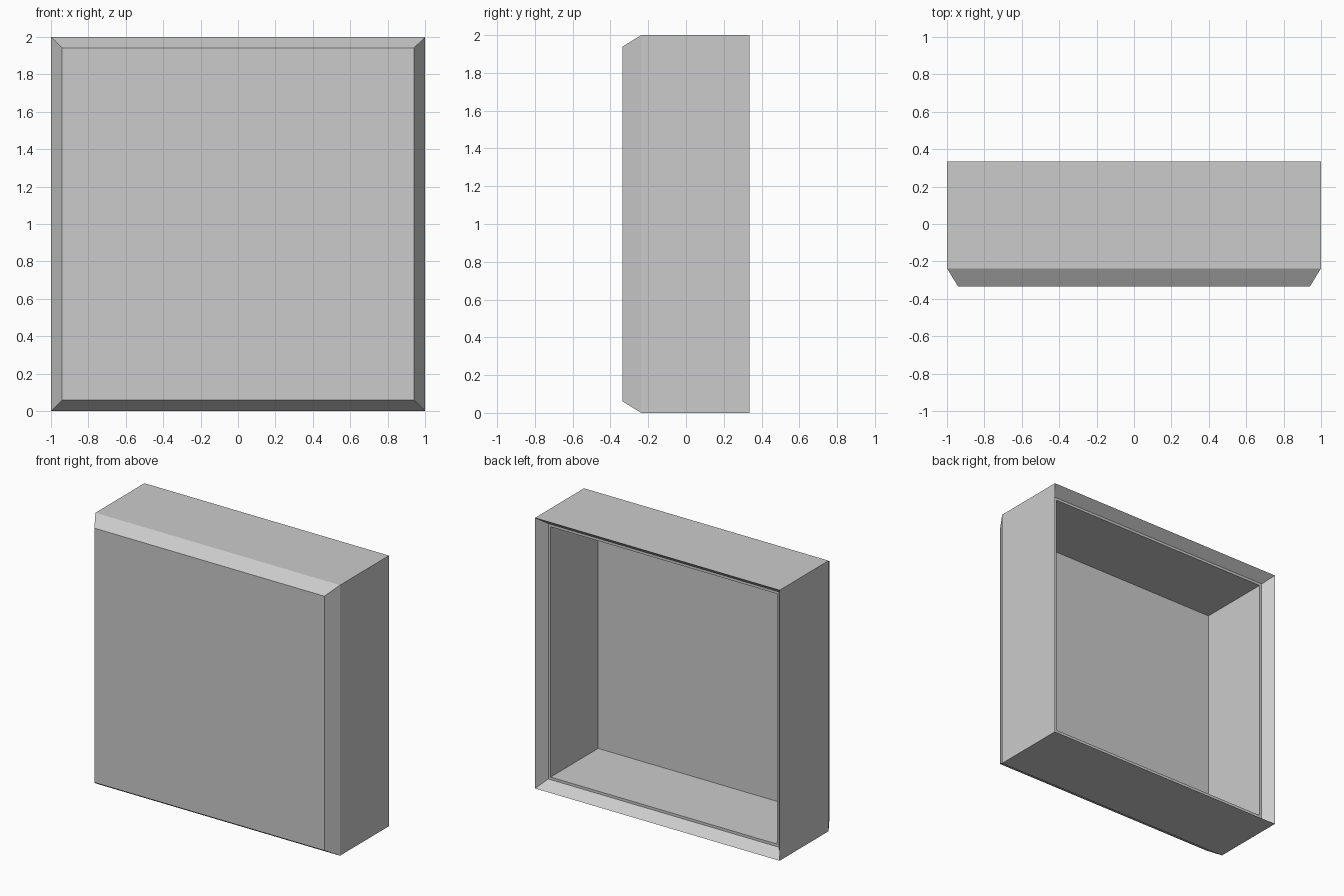
import bpy, bmesh

cube = bpy.data.objects.get("Cube")
if cube:
    bpy.data.objects.remove(cube, do_unlink=True)

# Plain grey for the whole casing
grey = bpy.data.materials.new("light_grey")
grey.use_nodes = True
colour = (0.6, 0.6, 0.6, 1.0)
grey.diffuse_color = colour
grey.node_tree.nodes["Principled BSDF"].inputs["Base Color"].default_value = colour

# Square rings as (half size, y), from the front panel round the rim into the cavity
RINGS = [
    (0.94, -0.335),    # front panel edge
    (1.0, -0.237),     # end of the front chamfer
    (1.0, 0.335),      # back rim
    (0.944, 0.26),     # end of the inner chamfer
    (0.925, 0.26),     # narrow ledge
    (0.925, -0.295),   # cavity floor
]


def square_ring(bm, half, y):
    corners = [(-1, -1), (1, -1), (1, 1), (-1, 1)]
    return [bm.verts.new((sx * half, y, 1 + sz * half)) for sx, sz in corners]


# Open-backed casing, skinned between the rings and capped at both ends
bm = bmesh.new()
rings = [square_ring(bm, half, y) for half, y in RINGS]
for a, b in zip(rings, rings[1:]):
    for i in range(4):
        j = (i + 1) % 4
        bm.faces.new((a[i], a[j], b[j], b[i]))
bm.faces.new(rings[0])
bm.faces.new(rings[-1])
bmesh.ops.recalc_face_normals(bm, faces=bm.faces[:])

mesh = bpy.data.meshes.new("open_back_casing")
bm.to_mesh(mesh)
bm.free()
mesh.materials.append(grey)
casing = bpy.data.objects.new("open_back_casing", mesh)
bpy.context.collection.objects.link(casing)
